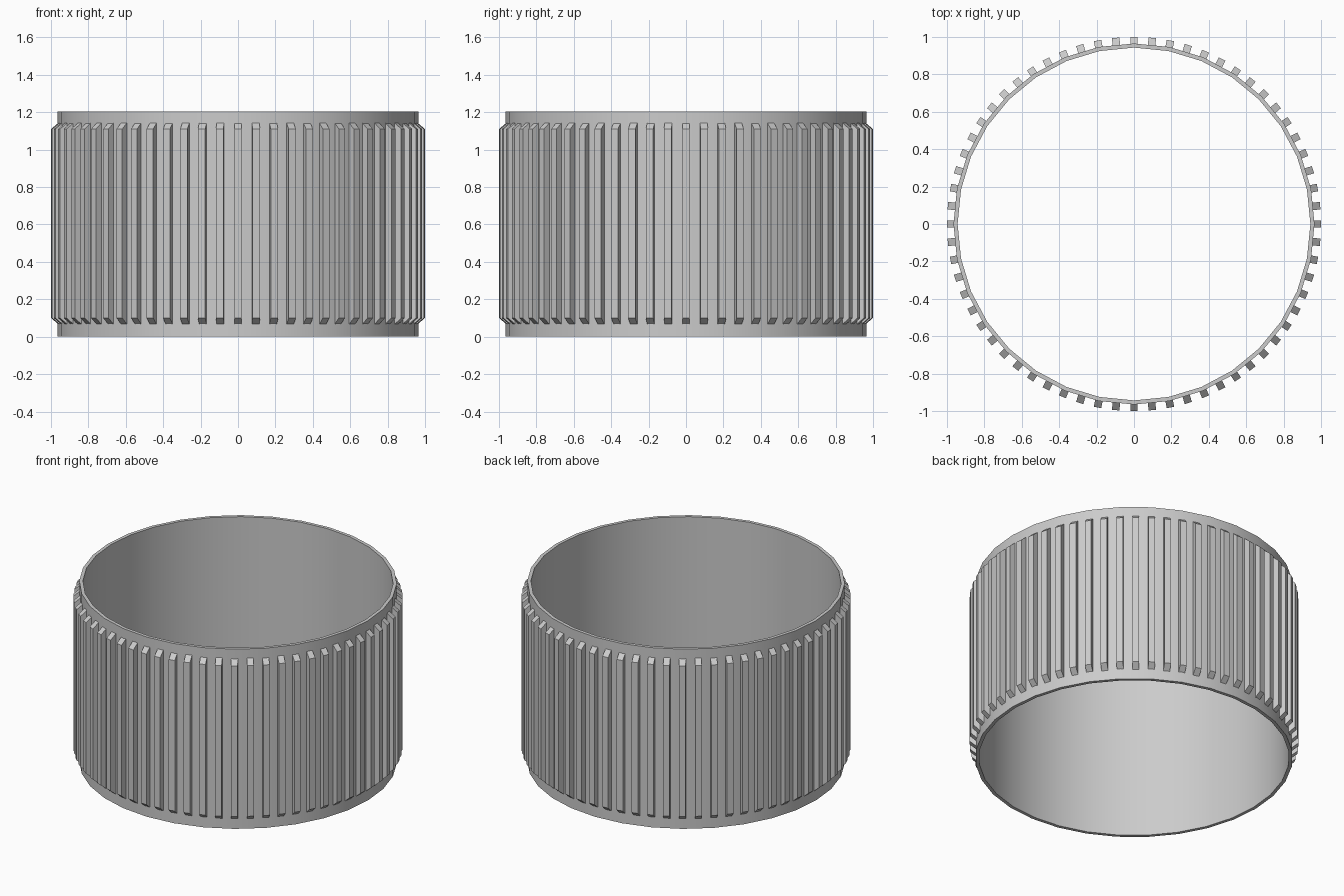
import bpy, bmesh, math
from mathutils import Matrix

if "Cube" in bpy.data.objects:
    bpy.data.objects.remove(bpy.data.objects["Cube"])

SIDES, RIBS = 32, 64
R_OUT, R_IN, R_RIB = 0.965, 0.943, 1.0
HEIGHT = 1.205


def add_object(name, bm):
    bmesh.ops.recalc_face_normals(bm, faces=bm.faces)
    mesh = bpy.data.meshes.new(name)
    bm.to_mesh(mesh)
    bm.free()
    obj = bpy.data.objects.new(name, mesh)
    bpy.context.collection.objects.link(obj)
    return obj


# Thin open sleeve: rectangular wall section swept round z
bm = bmesh.new()
section = [(R_IN, 0), (R_OUT, 0), (R_OUT, HEIGHT), (R_IN, HEIGHT)]
rings = []
for i in range(SIDES):
    a = 2 * math.pi * i / SIDES
    rings.append([bm.verts.new((r * math.cos(a), r * math.sin(a), z)) for r, z in section])
for i in range(SIDES):
    p, q = rings[i], rings[(i + 1) % SIDES]
    for k in range(4):
        m = (k + 1) % 4
        bm.faces.new((p[k], q[k], q[m], p[m]))
sleeve = add_object("sleeve", bm)
bpy.context.view_layer.objects.active = sleeve
sleeve.select_set(True)
bpy.ops.object.shade_smooth_by_angle(angle=math.radians(30))

# Grip ribs: bars with sloped ends, rooted in the sleeve wall
bm = bmesh.new()
profile = [(0.955, 0.062), (R_RIB, 0.10), (R_RIB, HEIGHT - 0.10), (0.955, HEIGHT - 0.062 + 0.005)]
profile[2] = (R_RIB, 1.11)
profile[3] = (0.955, 1.148)
for i in range(RIBS):
    turn = Matrix.Rotation(2 * math.pi * i / RIBS, 4, 'Z')
    a, b = [[bm.verts.new(turn @ Matrix.Translation((r, y, z)).to_translation())
             for r, z in profile] for y in (-0.02, 0.02)]
    bm.faces.new(a)
    bm.faces.new(b[::-1])
    for k in range(4):
        m = (k + 1) % 4
        bm.faces.new((a[k], b[k], b[m], a[m]))
add_object("grip_ribs", bm)
